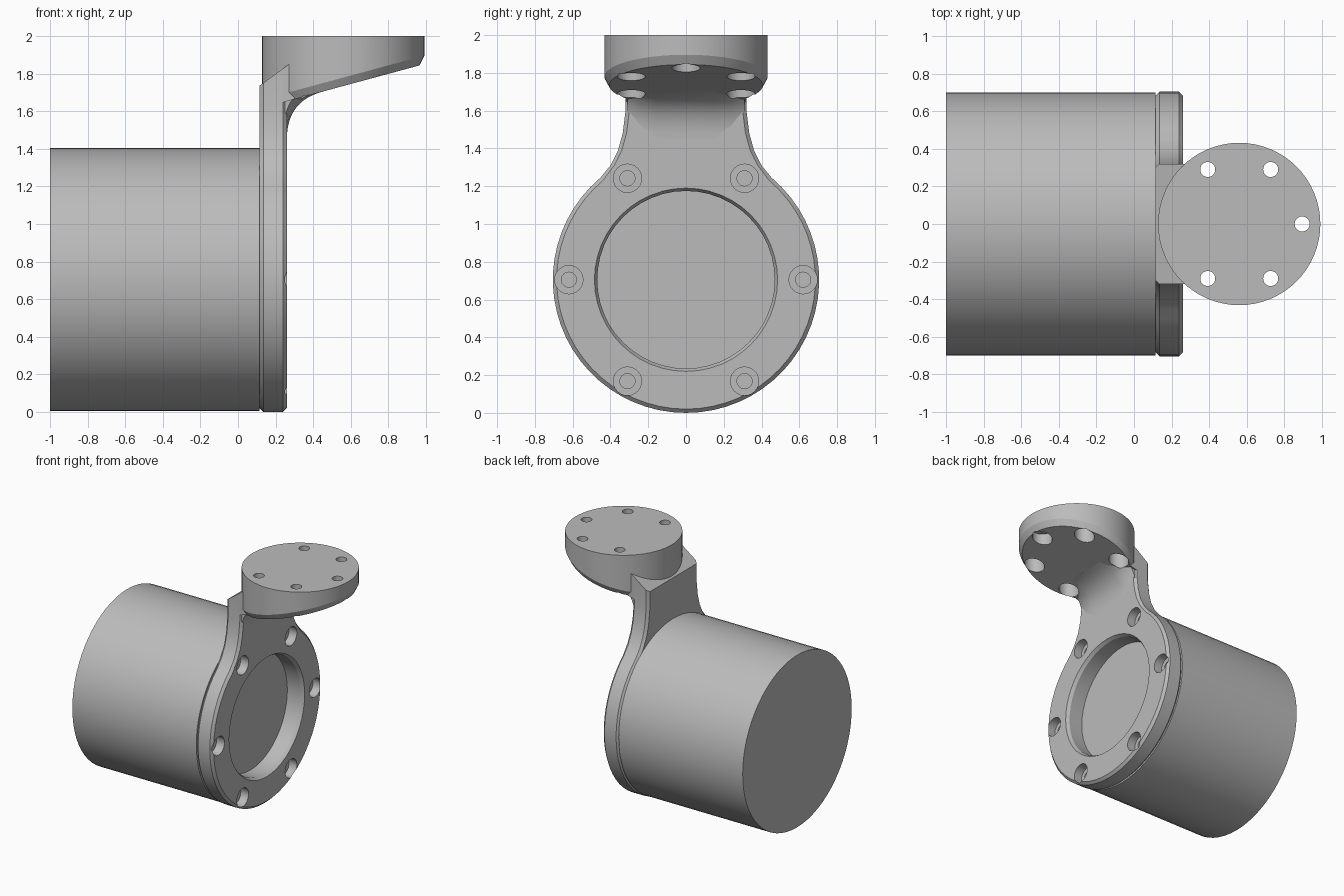
import bpy, bmesh
from math import sin, cos, radians, tau
from mathutils import Vector

cube = bpy.data.objects.get("Cube")
if cube:
    bpy.data.objects.remove(cube)

metal = bpy.data.materials.new("grey_metal")
metal.use_nodes = True
grey = (0.5, 0.5, 0.5, 1)
metal.diffuse_color = grey
metal.node_tree.nodes["Principled BSDF"].inputs["Base Color"].default_value = grey

AXIS_Z = 0.705      # height of the motor axis
PLATE_R = 0.705
FLANGE_X = 0.56
FLANGE_R = 0.432


def loft(name, rings):
    """Skin equal-length rings of points and cap both ends."""
    bm = bmesh.new()
    loops = [[bm.verts.new(p) for p in ring] for ring in rings]
    n = len(loops[0])
    for a, b in zip(loops, loops[1:]):
        for i in range(n):
            j = (i + 1) % n
            bm.faces.new((a[i], a[j], b[j], b[i]))
    bm.faces.new(loops[0])
    bm.faces.new(loops[-1])
    bmesh.ops.recalc_face_normals(bm, faces=bm.faces)
    mesh = bpy.data.meshes.new(name)
    bm.to_mesh(mesh)
    bm.free()
    mesh.materials.append(metal)
    obj = bpy.data.objects.new(name, mesh)
    bpy.context.collection.objects.link(obj)
    return obj


def turned_x(name, y, z, steps, n=32):
    """Turned solid along x from (x, radius) steps."""
    return loft(name, [[(x, y + r * cos(tau * i / n), z + r * sin(tau * i / n))
                        for i in range(n)] for x, r in steps])


def turned_z(name, x, y, steps, n=32):
    """Turned solid along z from (z, radius) steps."""
    return loft(name, [[(x + r * cos(tau * i / n), y + r * sin(tau * i / n), z)
                        for i in range(n)] for z, r in steps])


def select_only(obj):
    bpy.ops.object.select_all(action='DESELECT')
    obj.select_set(True)
    bpy.context.view_layer.objects.active = obj


def cut(obj, cutters):
    select_only(obj)
    for c in cutters:
        mod = obj.modifiers.new("cut", 'BOOLEAN')
        mod.operation = 'DIFFERENCE'
        mod.solver = 'EXACT'
        mod.object = c
        bpy.ops.object.modifier_apply(modifier=mod.name)


def slant(x):
    """Sloping underside of the top flange."""
    return 1.845 + 0.27 * (x - 0.97)


def shoulder(x):
    """Sloping top of the neck."""
    return 1.74 + 0.733 * (x - 0.12)


# Motor body
motor = turned_x("motor_body", 0, AXIS_Z, [(-1, 0.70), (0.115, 0.70)], 64)


# Mounting plate: round face flowing up into a neck, edges chamfered
def plate_ring(x, inset):
    r = PLATE_R - inset
    side = [(0.32, shoulder(x)), (0.32, 1.60), (0.335, 1.48), (0.36, 1.39), (0.40, 1.31)]
    right = [(x, y - inset, z) for y, z in side]
    left = [(x, -y, z) for x, y, z in reversed(right)]
    arc = [radians(50 - 280 * i / 48) for i in range(49)]
    return right + [(x, r * cos(a), AXIS_Z + r * sin(a)) for a in arc] + left


plate = loft("mounting_plate", [plate_ring(x, c) for x, c in
                                ((0.115, 0.02), (0.135, 0), (0.24, 0), (0.26, 0.02))])
plate_cutters = [turned_x("bore_cutter", 0, AXIS_Z,
                          [(0.05, 0.47), (0.235, 0.47), (0.26, 0.485), (0.3, 0.485)], 48)]
for k in range(6):
    a = tau * k / 6
    plate_cutters.append(turned_x("bolt_cutter", 0.62 * cos(a), AXIS_Z + 0.62 * sin(a),
                                  [(0.05, 0.04), (0.19, 0.04), (0.19, 0.075), (0.3, 0.075)], 24))
cut(plate, plate_cutters)


# Top flange: disc with a slanted, chamfered underside
def flange_ring(r, lift, flat=False):
    pts = []
    for i in range(64):
        a = tau * i / 64
        x = FLANGE_X + r * cos(a)
        pts.append((x, r * sin(a), 2.0 if flat else slant(x) + lift))
    return pts


flange = loft("top_flange", [flange_ring(FLANGE_R - 0.025, 0), flange_ring(FLANGE_R, 0.045),
                             flange_ring(FLANGE_R, 0, True)])

# Neck shoulder filling the corner between plate and flange
block = [(0.2, slant(0.235)), (0.235, slant(0.235)), (0.30, slant(0.30)),
         (0.30, shoulder(0.275)), (0.275, shoulder(0.275)), (0.2, shoulder(0.2))]
shoulder_block = loft("neck_shoulder", [[(x, y, z) for x, z in block] for y in (-0.32, 0.32)])


# Curved fillet under the flange, softened toward its sides
def fillet_ring(y, inset):
    a, b, c = Vector((0.26, 1.45)), Vector((0.26, 1.66)), Vector((0.46, 1.707))
    pts = [(0.2, y, 1.45)]
    for i in range(13):
        t = i / 12
        p = a * (1 - t) ** 2 + b * 2 * t * (1 - t) + c * t * t
        s = inset * (0.5 + t)
        pts.append((p.x - s, y, p.y + s))
    return pts + [(0.44, y, 1.76), (0.2, y, 1.76)]


widths = [(0.31, 0.03), (0.24, 0.008), (0.16, 0)]
fillet = loft("neck_fillet", [fillet_ring(-y, c) for y, c in widths]
              + [fillet_ring(y, c) for y, c in reversed(widths)])

# Counterbored screw holes through the flange
flange_cutters = []
for deg in (0, 60, 120, 240, 300):
    a = radians(deg)
    flange_cutters.append(turned_z("screw_cutter", FLANGE_X + 0.335 * cos(a), 0.335 * sin(a),
                                   [(1.4, 0.075), (1.9, 0.075), (1.9, 0.04), (2.1, 0.04)], 24))
cut(flange, flange_cutters)
cut(fillet, flange_cutters)

for c in plate_cutters + flange_cutters:
    bpy.data.objects.remove(c)

# Smooth the round surfaces, keep the edges crisp
for obj in (motor, plate, flange, shoulder_block, fillet):
    select_only(obj)
    bpy.ops.object.shade_smooth_by_angle(angle=radians(25))
